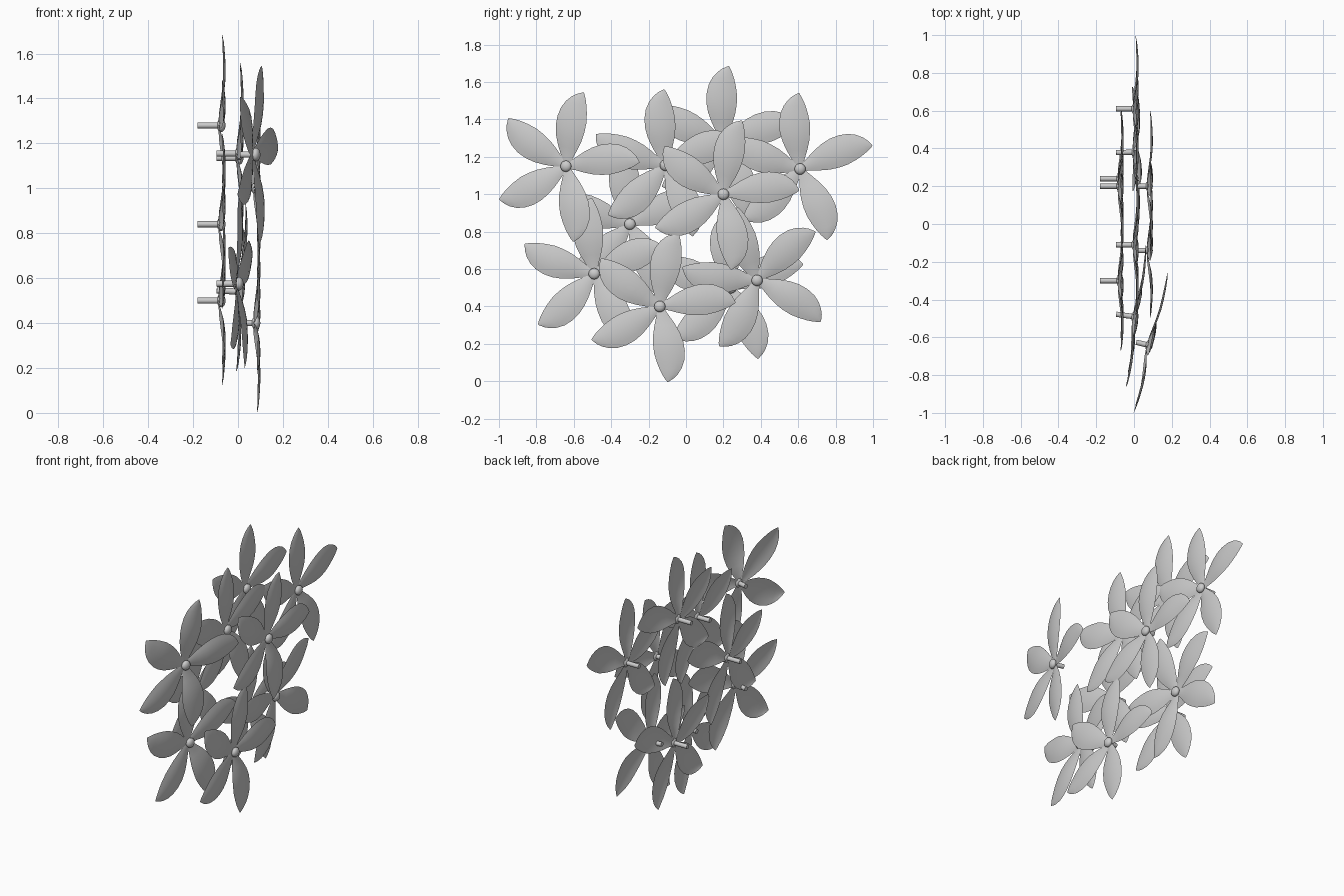
import bpy, bmesh, math
from mathutils import Matrix, Vector

if "Cube" in bpy.data.objects:
    bpy.data.objects.remove(bpy.data.objects["Cube"])

# Flower layout: y, z, x of the petal base, spin in degrees, tilt of normal (y, z), stem length
FLOWERS = [
    (-0.64, 1.15, 0.07, 0, (-0.24, 0.0), 0.06),
    (0.20, 1.00, 0.07, 0, (0.0, 0.0), 0.05),
    (-0.14, 0.40, 0.07, 0, (0.0, 0.0), 0.05),
    (-0.11, 1.155, -0.005, 15, (0.0, 0.0), 0.09),
    (0.61, 1.135, -0.005, 15, (0.0, 0.0), 0.09),
    (-0.49, 0.575, -0.005, 16, (-0.14, 0.0), 0.09),
    (0.38, 0.54, -0.005, -36, (0.02, -0.06), 0.09),
    (0.20, 1.28, -0.085, 10, (0.0, 0.0), 0.095),
    (-0.30, 0.84, -0.085, 15, (0.0, 0.0), 0.095),
    (0.24, 0.50, -0.085, 15, (0.0, 0.0), 0.095),
]
PETAL_ANGLES = (3, 76, 141, 206, 276)

# Petal outline: distance out, counter-clockwise edge, clockwise edge, height
OUTLINE = [
    (0.00, 0.014, -0.014, 0.000),
    (0.05, 0.042, -0.024, 0.005),
    (0.10, 0.070, -0.040, 0.015),
    (0.15, 0.092, -0.052, 0.024),
    (0.20, 0.105, -0.057, 0.029),
    (0.25, 0.108, -0.056, 0.030),
    (0.30, 0.100, -0.046, 0.028),
    (0.34, 0.082, -0.034, 0.025),
    (0.37, 0.058, -0.022, 0.022),
    (0.39, 0.034, -0.012, 0.018),
    (0.406, 0.003, -0.002, 0.014),
]
ACROSS = 6


def finish(bm, name):
    for f in bm.faces:
        f.smooth = True
    mesh = bpy.data.meshes.new(name)
    bm.to_mesh(mesh)
    bm.free()
    return mesh


# Five skewed, gently cupped petals in the local xy plane
bm = bmesh.new()
for angle in PETAL_ANGLES:
    turn = Matrix.Rotation(math.radians(angle), 4, 'Z')
    rows = []
    for u, left, right, h in OUTLINE:
        row = []
        for j in range(ACROSS + 1):
            t = j / ACROSS
            v = right + (left - right) * t
            cup = -0.012 * (2 * t - 1) ** 2 * (left - right) / 0.17
            row.append(bm.verts.new(turn @ Vector((u, v, h + cup))))
        rows.append(row)
    for a, b in zip(rows, rows[1:]):
        for j in range(ACROSS):
            bm.faces.new((a[j], b[j], b[j + 1], a[j + 1]))
petals_mesh = finish(bm, "petals")

# Rounded button at the middle
bm = bmesh.new()
bmesh.ops.create_uvsphere(bm, u_segments=20, v_segments=12, radius=0.03)
bmesh.ops.scale(bm, vec=(1, 1, 0.65), verts=bm.verts)
bmesh.ops.translate(bm, vec=(0, 0, 0.010), verts=bm.verts)
centre_mesh = finish(bm, "flower_centre")

# Short round peg behind the flower, one unit long until scaled
bm = bmesh.new()
bmesh.ops.create_cone(bm, cap_ends=True, segments=16, radius1=0.014,
                      radius2=0.014, depth=1)
bmesh.ops.translate(bm, vec=(0, 0, -0.5), verts=bm.verts)
stem_mesh = finish(bm, "stem")
for f in stem_mesh.polygons:
    f.use_smooth = len(f.vertices) == 4

# Place every flower facing +x with its own spin and lean
for i, (y, z, x, spin, (ty, tz), stem) in enumerate(FLOWERS, 1):
    n = Vector((1, ty, tz)).normalized()
    ax = Vector((0, 1, 0))
    ax = (ax - n * n.dot(ax)).normalized()
    ay = n.cross(ax)
    frame = Matrix((ax, ay, n)).transposed().to_4x4()
    place = (Matrix.Translation((x, y, z)) @ frame
             @ Matrix.Rotation(math.radians(spin), 4, 'Z'))
    stretch = Matrix.Diagonal((1, 1, stem, 1))
    for part, mesh, fit in (("petals", petals_mesh, Matrix()),
                            ("flower_centre", centre_mesh, Matrix()),
                            ("stem", stem_mesh, stretch)):
        ob = bpy.data.objects.new(f"{part}_{i}", mesh)
        ob.matrix_world = place @ fit
        bpy.context.collection.objects.link(ob)
